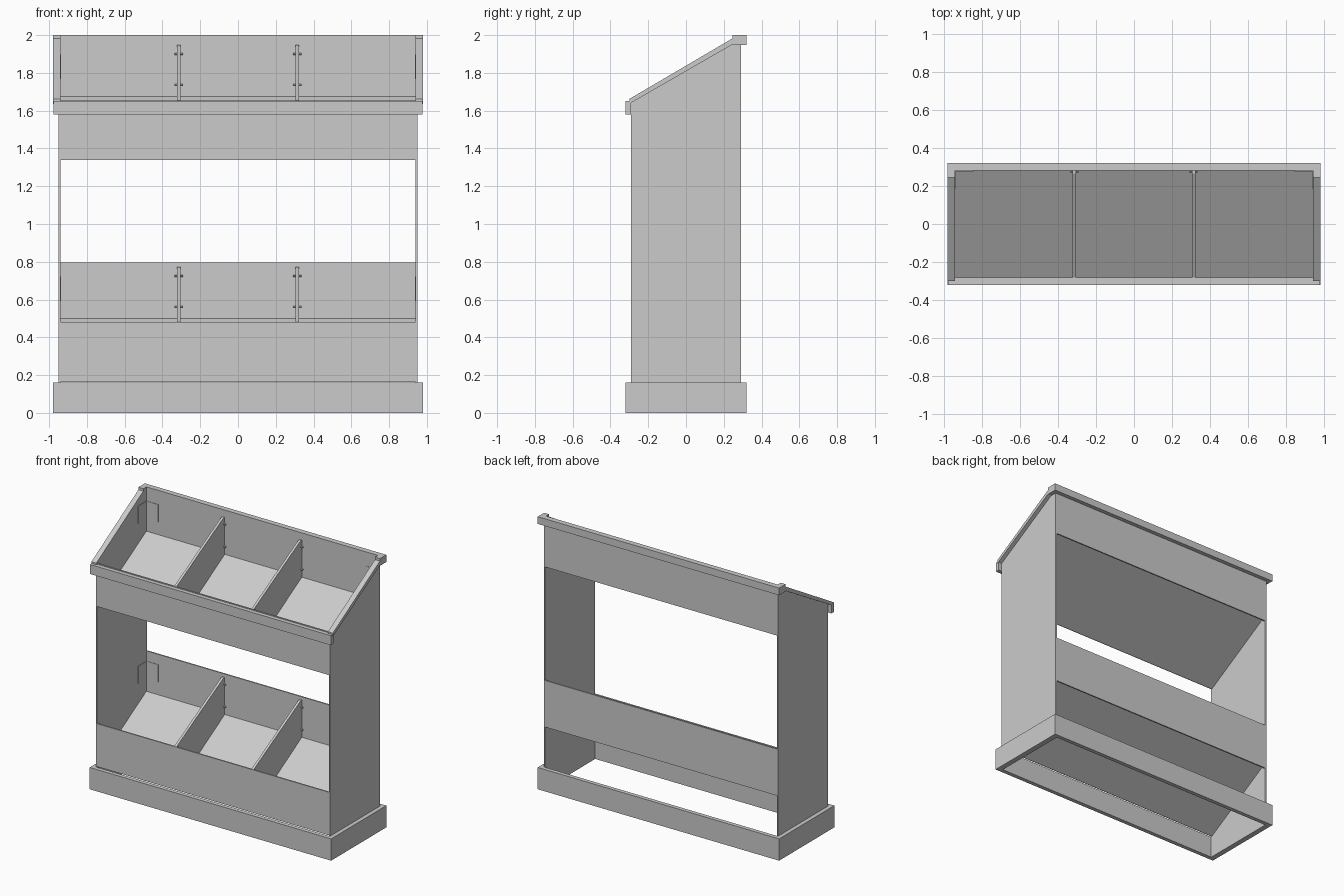
import bpy
import bmesh
import math

cube = bpy.data.objects.get("Cube")
if cube:
    bpy.data.objects.remove(cube, do_unlink=True)

SLOPE = math.tan(math.radians(30))
INNER_X, OUTER_X, TRIM_X = 0.94, 0.95, 0.98
INNER_Y, OUTER_Y, TRIM_Y = 0.28, 0.29, 0.32

grey = bpy.data.materials.new("light_grey")
grey.use_nodes = True
grey.diffuse_color = (0.6, 0.6, 0.6, 1)
grey.node_tree.nodes["Principled BSDF"].inputs["Base Color"].default_value = (0.6, 0.6, 0.6, 1)


def finish(name, bm):
    bmesh.ops.recalc_face_normals(bm, faces=bm.faces)
    mesh = bpy.data.meshes.new(name)
    bm.to_mesh(mesh)
    bm.free()
    mesh.materials.append(grey)
    obj = bpy.data.objects.new(name, mesh)
    bpy.context.collection.objects.link(obj)
    return obj


def extrude_x(name, profile, x0, x1):
    """Extrude a closed (y, z) profile along x."""
    bm = bmesh.new()
    face = bm.faces.new([bm.verts.new((x0, y, z)) for y, z in profile])
    new = bmesh.ops.extrude_face_region(bm, geom=[face])["geom"]
    verts = [v for v in new if isinstance(v, bmesh.types.BMVert)]
    bmesh.ops.translate(bm, verts=verts, vec=(x1 - x0, 0, 0))
    return finish(name, bm)


def box(name, x0, x1, y0, y1, z0, z1):
    return extrude_x(name, [(y0, z0), (y1, z0), (y1, z1), (y0, z1)], x0, x1)


def rod(name, x, y, z, length, radius):
    """Short pin running along x."""
    bpy.ops.mesh.primitive_cylinder_add(vertices=10, radius=radius, depth=length,
                                        location=(x, y, z), rotation=(0, math.pi / 2, 0))
    obj = bpy.context.object
    obj.name = name
    obj.data.materials.append(grey)
    bpy.ops.object.shade_smooth_by_angle()


def both_sides(name, maker):
    for side, sign in (("left", 1), ("right", -1)):
        maker(f"{side}_{name}", sign)


# Side panels with sloping top edge
def panel_top(y):
    return 1.642 + (y + OUTER_Y) * SLOPE


side_profile = [(-OUTER_Y, 0), (OUTER_Y, 0), (OUTER_Y, 1.97),
                (0.275, 1.97), (-OUTER_Y, panel_top(-OUTER_Y))]
both_sides("side_panel", lambda n, s: extrude_x(n, side_profile, s * INNER_X, s * OUTER_X))

# Hollow plinth around the base
box("plinth_front", -TRIM_X, TRIM_X, -TRIM_Y, -OUTER_Y, 0, 0.16)
box("plinth_back", -TRIM_X, TRIM_X, OUTER_Y, TRIM_Y, 0, 0.16)
both_sides("plinth_side", lambda n, s: box(n, s * OUTER_X, s * TRIM_X, -OUTER_Y, OUTER_Y, 0, 0.16))


# Two bins, each with front, back, sloping floor, dividers and fittings
def bin_tier(tier, junction, back_top):
    front_floor = junction - 2 * INNER_Y * SLOPE
    box(f"{tier}_front_panel", -INNER_X, INNER_X, -OUTER_Y, -INNER_Y,
        front_floor - 0.012, junction - 0.02)
    box(f"{tier}_back_panel", -INNER_X, INNER_X, INNER_Y, OUTER_Y, junction - 0.045, back_top)
    floor = [(-INNER_Y, front_floor), (INNER_Y, junction),
             (INNER_Y, junction - 0.012), (-INNER_Y, front_floor - 0.012)]
    extrude_x(f"{tier}_sloping_floor", floor, -INNER_X, INNER_X)

    top = junction + 0.272
    divider = [(-INNER_Y, front_floor), (INNER_Y, junction), (INNER_Y, top),
               (0.265, top), (-INNER_Y, junction - 0.025)]

    def divider_set(name, s):
        x = s * 0.313
        extrude_x(name, divider, x - 0.009, x + 0.009)
        for level in (0.06, 0.225):
            rod(f"{name}_pin", x, 0.273, junction + level, 0.044, 0.006)

    both_sides(f"{tier}_divider", divider_set)

    # Thin folded corner plates
    z0, z1 = junction + 0.093, junction + 0.222

    def corner_plate(name, s):
        box(name + "_back", s * 0.843, s * INNER_X, 0.277, INNER_Y, z0, z1)
        box(name + "_side", s * 0.937, s * INNER_X, 0.185, 0.277, z0, z1)

    both_sides(f"{tier}_corner_plate", corner_plate)


bin_tier("upper", 1.675, 1.975)
bin_tier("lower", 0.5, 0.797)

# Rim: front rail, sloping side caps, and lipped back rail
box("front_rail", -0.977, 0.977, -TRIM_Y, -OUTER_Y, 1.58, 1.65)
cap = [(-0.3, 1.636), (0.245, 1.95), (0.245, 1.982), (-0.3, 1.662)]
both_sides("side_cap", lambda n, s: extrude_x(n, cap, s * INNER_X, s * TRIM_X))
rail = [(OUTER_Y, 1.947), (TRIM_Y, 1.947), (TRIM_Y, 2.0), (INNER_Y, 2.0),
        (INNER_Y, 1.975), (OUTER_Y, 1.975)]
extrude_x("back_rail", rail, -INNER_X, INNER_X)
both_sides("back_rail_end", lambda n, s: box(n, s * INNER_X, s * TRIM_X, 0.245, TRIM_Y, 1.947, 2.0))
